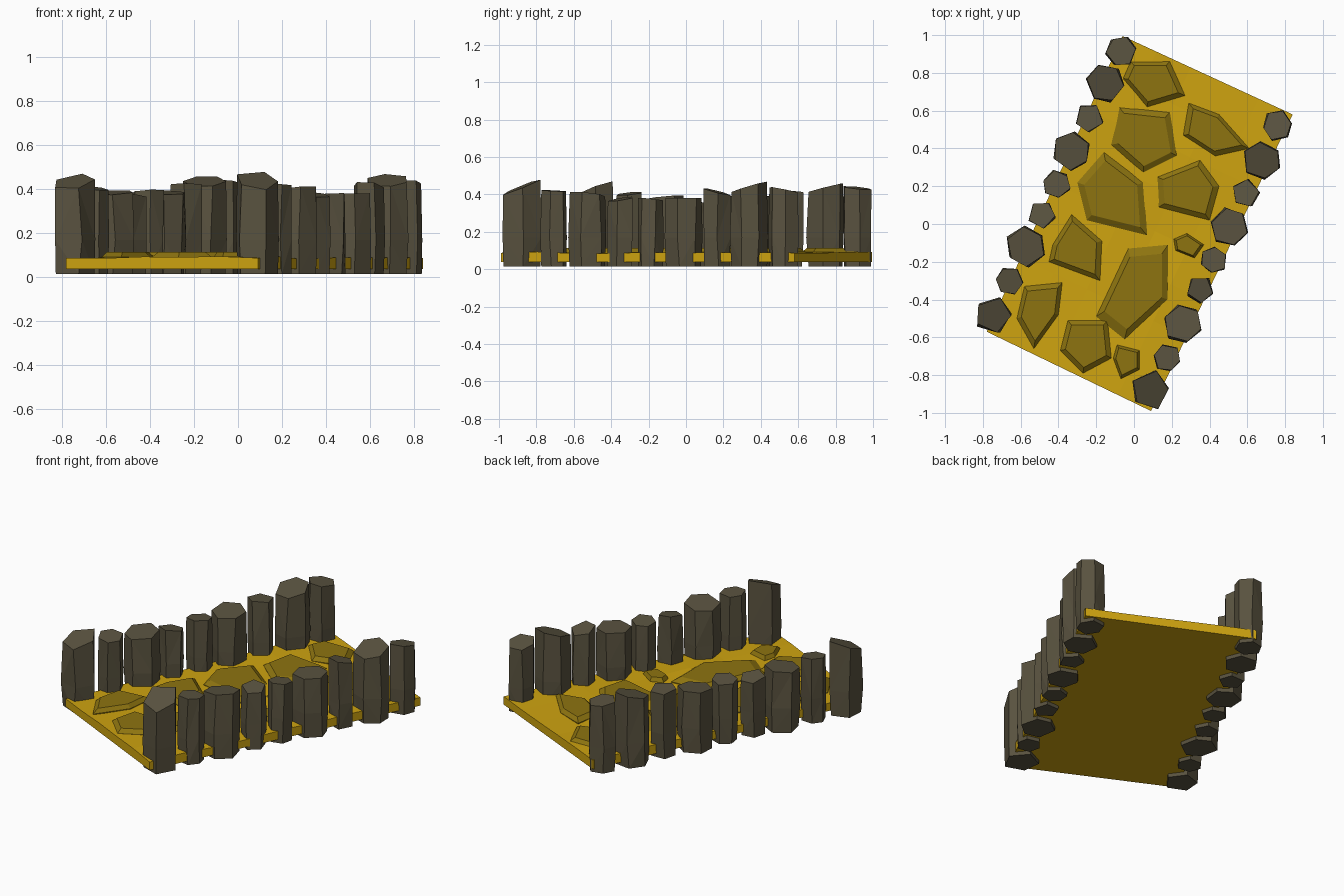
import bpy, bmesh, math, random
from mathutils import Vector

if "Cube" in bpy.data.objects:
    bpy.data.objects.remove(bpy.data.objects["Cube"])

random.seed(4)


def material(name, rgb):
    m = bpy.data.materials.new(name)
    m.diffuse_color = (*rgb, 1)
    m.use_nodes = True
    m.node_tree.nodes["Principled BSDF"].inputs["Base Color"].default_value = m.diffuse_color
    return m


GOLD = material("gold_ground", (0.62, 0.37, 0.005))
OCHRE = material("ochre_stone", (0.27, 0.175, 0.005))
BROWN = material("brown_rock", (0.10, 0.085, 0.05))


def finish(bm, name, mat):
    bmesh.ops.recalc_face_normals(bm, faces=bm.faces)
    me = bpy.data.meshes.new(name)
    bm.to_mesh(me)
    bm.free()
    me.materials.append(mat)
    ob = bpy.data.objects.new(name, me)
    bpy.context.collection.objects.link(ob)


def loft(bm, rings):
    """Skin a stack of equal rings and cap both ends."""
    vs = [[bm.verts.new(p) for p in r] for r in rings]
    n = len(vs[0])
    sides = []
    for a, b in zip(vs, vs[1:]):
        for i in range(n):
            j = (i + 1) % n
            sides.append(bm.faces.new((a[i], a[j], b[j], b[i])))
    bm.faces.new(vs[0][::-1])
    bm.faces.new(vs[-1])
    return sides


# Ground slab: skewed patch with a gently uneven top
fl, fr = Vector((-0.78, -0.57)), Vector((0.09, -0.99))
bl, br = Vector((-0.06, 0.995)), Vector((0.84, 0.58))
bm = bmesh.new()
NU, NV = 5, 8
bottom, top = {}, {}
for i in range(NU + 1):
    for j in range(NV + 1):
        p = fl.lerp(fr, i / NU).lerp(bl.lerp(br, i / NU), j / NV)
        bottom[i, j] = bm.verts.new((p.x, p.y, 0.038))
        top[i, j] = bm.verts.new((p.x, p.y, 0.09 + random.uniform(-0.006, 0.006)))
for i in range(NU):
    for j in range(NV):
        loop = [(i, j), (i + 1, j), (i + 1, j + 1), (i, j + 1)]
        bm.faces.new([bottom[k] for k in reversed(loop)])
        bm.faces.new([top[k] for k in loop])
rim = ([(i, 0) for i in range(NU)] + [(NU, j) for j in range(NV)] +
       [(i, NV) for i in range(NU, 0, -1)] + [(0, j) for j in range(NV, 0, -1)])
for a, b in zip(rim, rim[1:] + rim[:1]):
    bm.faces.new((bottom[a], bottom[b], top[b], top[a]))
finish(bm, "ground_slab", GOLD)

# Paving stones: five-sided outlines with chamfered tops
STONES = [
    ((-.02, .86), (.19, .86), (.27, .68), (.07, .62), (-.06, .77)),
    ((-.08, .62), (.19, .59), (.23, .36), (.05, .27), (-.12, .42)),
    ((.29, .64), (.45, .58), (.61, .40), (.43, .36), (.26, .47)),
    ((-.16, .38), (.05, .22), (.07, -.06), (-.25, .02), (-.30, .22)),
    ((.12, .25), (.35, .34), (.45, .20), (.40, .02), (.13, .09)),
    ((-.33, .05), (-.17, -.09), (-.18, -.30), (-.45, -.20), (-.43, -.11)),
    ((-.03, -.13), (.18, -.11), (.18, -.40), (-.05, -.61), (-.20, -.49)),
    ((-.58, -.33), (-.38, -.31), (-.40, -.48), (-.53, -.66), (-.62, -.50)),
    ((-.35, -.51), (-.14, -.51), (-.12, -.71), (-.27, -.79), (-.39, -.67)),
    ((-.09, -.64), (.03, -.67), (.03, -.77), (-.07, -.82), (-.11, -.71)),
    ((.28, -.05), (.37, -.11), (.32, -.18), (.22, -.14), (.21, -.08)),
]
for n, pts in enumerate(STONES):
    pts = [Vector(p) for p in pts]
    c = sum(pts, Vector((0, 0))) / len(pts)
    bm = bmesh.new()
    rings = [[(q.x, q.y, z) for q in (c.lerp(p, s) for p in pts)]
             for s, z in ((1.0, 0.07), (1.0, 0.092), (0.8, 0.114))]
    loft(bm, rings)
    finish(bm, f"paving_stone_{n + 1}", OCHRE)


# Rock pillars: slightly warped prisms with tilted tops
def pillar(name, x, y, r, h, tilt, sides):
    turn = random.uniform(0, math.tau)
    size = [random.uniform(0.96, 1.08) for _ in range(sides)]
    rings = []
    for k, (z, s) in enumerate(((0.016, 0.93), (0.17, 0.99), (h * 0.88, 1.0), (h, 0.95))):
        ring = []
        for i in range(sides):
            a = turn + math.tau * (i + random.uniform(-0.08, 0.08)) / sides
            d = r * s * size[i] * random.uniform(0.96, 1.02)
            dx, dy = d * math.cos(a), d * math.sin(a)
            lean = tilt[0] * dx + tilt[1] * dy if k >= 2 else 0.0
            ring.append((x + dx, y + dy, z + lean))
        rings.append(ring)
    bm = bmesh.new()
    faces = loft(bm, [rings[0], rings[1], rings[3]])
    bmesh.ops.triangulate(bm, faces=faces)
    finish(bm, name, BROWN)


LEFT = [  # x, y, radius, height, tilt in y
    (-.745, -.48, .102, .435, .35), (-.66, -.30, .078, .405, .1),
    (-.575, -.12, .104, .385, .1), (-.485, .05, .075, .365, -.2),
    (-.41, .21, .076, .39, -.1), (-.33, .385, .104, .385, .1),
    (-.24, .56, .078, .42, -.1), (-.155, .745, .1, .435, .25),
    (-.07, .915, .082, .435, -.1)]
RIGHT = [
    (.09, -.88, .103, .44, .4), (.175, -.71, .076, .42, -.05),
    (.26, -.525, .105, .40, -.1), (.35, -.35, .075, .375, .15),
    (.42, -.19, .073, .375, -.1), (.51, -.015, .103, .38, 0),
    (.59, .165, .077, .415, -.25), (.68, .335, .104, .44, .3),
    (.76, .52, .082, .425, -.2)]
for side, row in (("left", LEFT), ("right", RIGHT)):
    for n, (x, y, r, h, t) in enumerate(row):
        pillar(f"{side}_pillar_{n + 1}", x, y, r, h, (random.uniform(-.12, .12), t),
               6 if n % 3 else 5)
